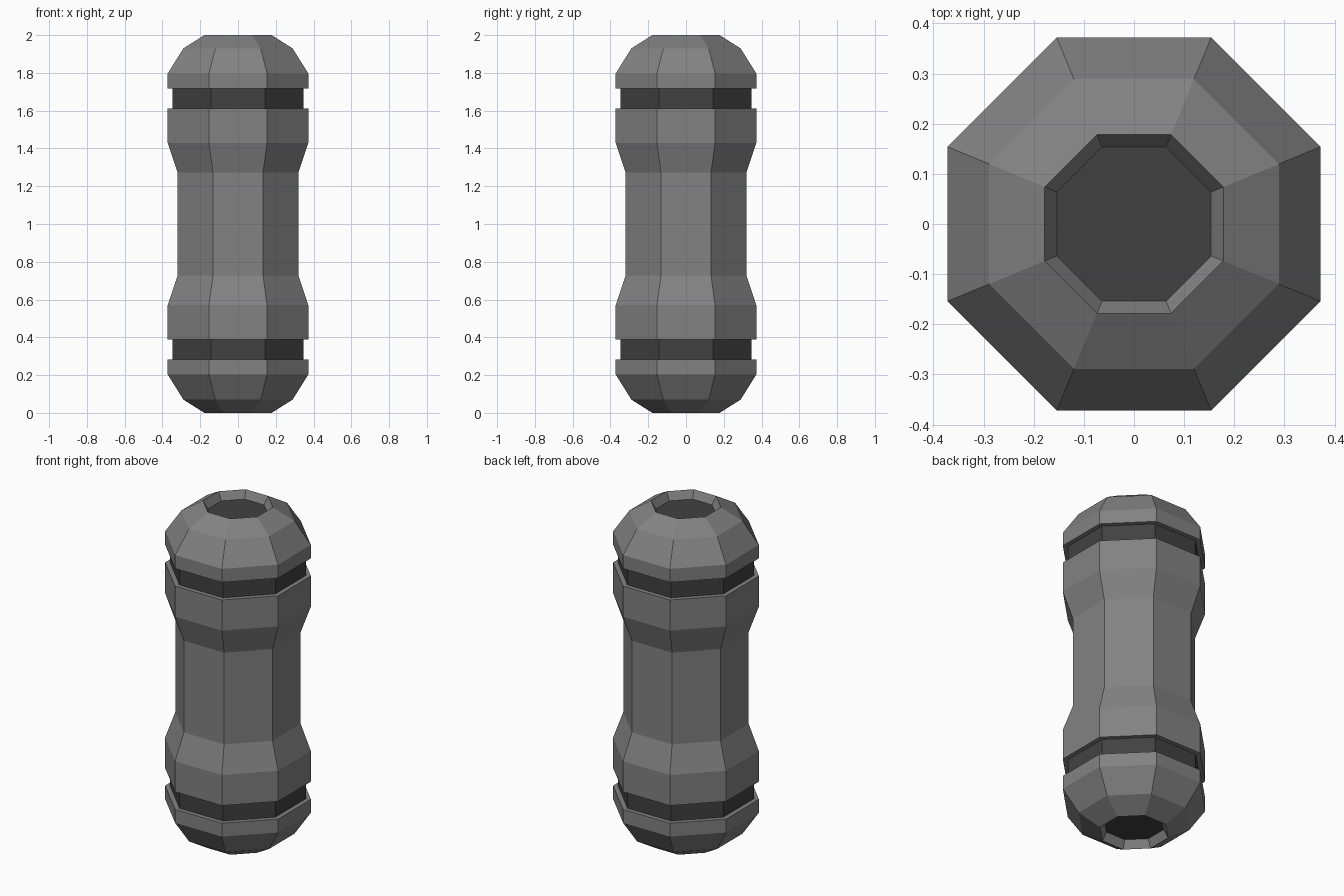
import bpy, bmesh, math

if "Cube" in bpy.data.objects:
    bpy.data.objects.remove(bpy.data.objects["Cube"])

SIDES = 8
K = 1 / math.cos(math.pi / SIDES)  # flat-to-flat radius -> corner radius


def grey(name, v):
    m = bpy.data.materials.new(name)
    m.diffuse_color = (v, v, v, 1)
    m.use_nodes = True
    m.node_tree.nodes["Principled BSDF"].inputs["Base Color"].default_value = m.diffuse_color
    return m


mid = grey("mid_grey", 0.225)
dark = grey("dark_grey", 0.053)


def lathe(name, profile, mat, cap=False, flip=False):
    """Eight-sided ring stack from (flat radius, z) points; flip mirrors about z = 1."""
    bm = bmesh.new()
    rings = []
    for r, z in profile:
        z = 2 - z if flip else z
        ring = []
        for i in range(SIDES):
            a = 2 * math.pi * (i + 0.5) / SIDES
            ring.append(bm.verts.new((r * K * math.cos(a), r * K * math.sin(a), z)))
        rings.append(ring)
    for lo, hi in zip(rings, rings[1:]):
        for i in range(SIDES):
            j = (i + 1) % SIDES
            quad = (lo[i], lo[j], hi[j], hi[i])
            bm.faces.new(quad[::-1] if flip else quad)
    if cap:
        bm.faces.new(rings[0] if flip else rings[0][::-1])
        bm.faces.new(rings[-1][::-1] if flip else rings[-1])
    me = bpy.data.meshes.new(name)
    bm.to_mesh(me)
    bm.free()
    me.materials.append(mat)
    ob = bpy.data.objects.new(name, me)
    bpy.context.collection.objects.link(ob)
    return ob


# Waisted grip
lathe("grip_body", [(0.346, 0.388), (0.372, 0.388), (0.372, 0.57), (0.32, 0.727),
                    (0.32, 1.273), (0.372, 1.43), (0.372, 1.612), (0.346, 1.612)], mid)

# Rounded end caps with open mouths, dark groove rings and recessed dark discs
cap_profile = [(0.346, 1.717), (0.372, 1.717), (0.372, 1.797), (0.289, 1.93),
               (0.178, 2.0), (0.154, 1.953)]
core_profile = [(0.346, 1.612), (0.346, 1.717), (0.154, 1.953)]
for end, flip in (("top", False), ("bottom", True)):
    lathe(end + "_cap", cap_profile, mid, flip=flip)
    lathe(end + "_core", core_profile, dark, cap=True, flip=flip)
